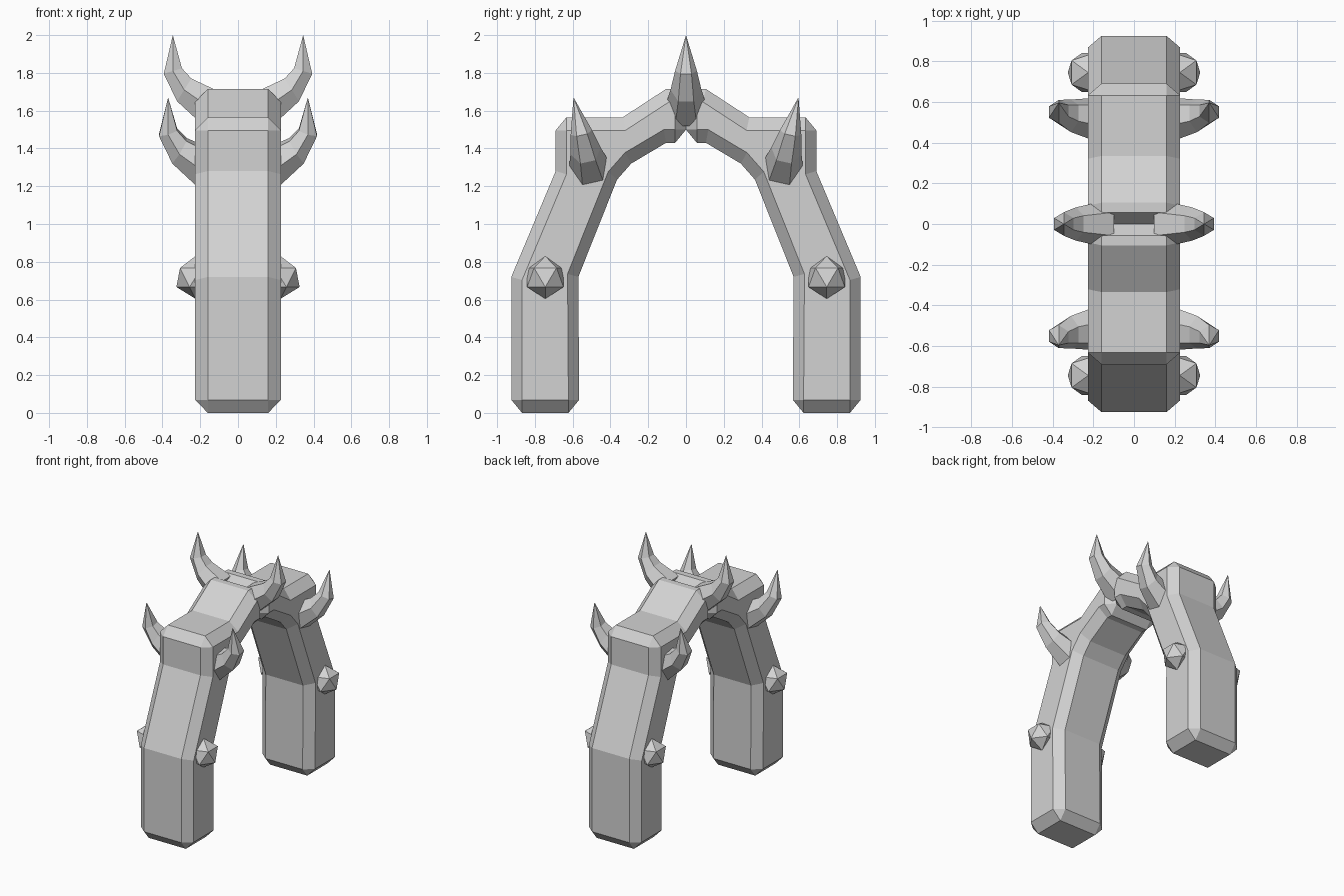
import bpy, bmesh, math
from mathutils import Matrix, Vector

cube = bpy.data.objects.get("Cube")
if cube:
    bpy.data.objects.remove(cube, do_unlink=True)

stone = bpy.data.materials.new("pale grey stone")
stone.use_nodes = True
GREY = (0.65, 0.65, 0.65, 1)
stone.diffuse_color = GREY
stone.node_tree.nodes["Principled BSDF"].inputs["Base Color"].default_value = GREY


def finish(bm, name, mirror_x, mirror_y):
    """Turn a bmesh into a flat-shaded object mirrored about the origin."""
    bmesh.ops.recalc_face_normals(bm, faces=bm.faces)
    mesh = bpy.data.meshes.new(name)
    bm.to_mesh(mesh)
    bm.free()
    mesh.materials.append(stone)
    obj = bpy.data.objects.new(name, mesh)
    bpy.context.collection.objects.link(obj)
    if mirror_x or mirror_y:
        mod = obj.modifiers.new("mirror", 'MIRROR')
        mod.use_axis = (mirror_x, mirror_y, False)
        mod.use_mirror_merge = False
    return obj


def arch_half():
    # Side profile (y, z) of one leg and its half of the arch
    profile = [(0.925, 0), (0.925, 0.72), (0.69, 1.28), (0.69, 1.565),
               (0.335, 1.565), (0.105, 1.715), (0, 1.715), (0, 1.43),
               (0.105, 1.43), (0.29, 1.32), (0.365, 1.235), (0.57, 0.72),
               (0.565, 0)]
    half_width = 0.227
    # Bevel in a stretched space so chamfers differ slightly per axis
    stretch = Vector((1.08, 0.92, 1.12))
    bm = bmesh.new()
    side = bm.faces.new([bm.verts.new((-half_width, y, z)) for y, z in profile])
    grown = bmesh.ops.extrude_face_region(bm, geom=[side], use_keep_orig=True)
    bmesh.ops.translate(bm, vec=(2 * half_width, 0, 0),
                        verts=[v for v in grown["geom"]
                               if isinstance(v, bmesh.types.BMVert)])
    bmesh.ops.recalc_face_normals(bm, faces=bm.faces)
    bmesh.ops.scale(bm, vec=[1 / s for s in stretch], verts=bm.verts)
    bm.normal_update()
    sharp = [e for e in bm.edges if e.calc_face_angle(0) > math.radians(60)]
    bmesh.ops.bevel(bm, geom=sharp, offset=0.062, offset_type='OFFSET',
                    segments=1, affect='EDGES', clamp_overlap=False)
    bmesh.ops.scale(bm, vec=stretch, verts=bm.verts)
    finish(bm, "arch_halves", False, True)


def horn(name, location, lean, mirror_y):
    # Curved six-sided horn: ring centre x, z, radius, tilt of the ring
    rings = [(0.0, 0.0, 0.115, 25), (0.145, 0.1, 0.082, 32),
             (0.205, 0.2, 0.058, 73)]
    bm = bmesh.new()
    loops = []
    for x, z, radius, tilt in rings:
        a = math.radians(tilt)
        up = Vector((-math.sin(a), 0, math.cos(a)))
        loop = []
        for i in range(6):
            t = i * math.tau / 6
            offset = Vector((0, math.cos(t), 0)) + up * math.sin(t)
            loop.append(bm.verts.new(Vector((x, 0, z)) + offset * radius))
        loops.append(loop)
    tip = bm.verts.new((0.205, 0, 0.39))
    bm.faces.new(loops[0])
    for i in range(6):
        j = (i + 1) % 6
        for low, high in zip(loops, loops[1:]):
            bm.faces.new((low[i], low[j], high[j], high[i]))
        bm.faces.new((loops[-1][i], loops[-1][j], tip))
    bm.transform(Matrix.Translation(location)
                 @ Matrix.Rotation(math.radians(-lean), 4, 'X'))
    finish(bm, name, True, mirror_y)


def studs():
    # Faceted round studs on the legs
    bm = bmesh.new()
    place = Matrix.Translation((0.225, 0.745, 0.717))
    bmesh.ops.create_icosphere(bm, subdivisions=1, radius=0.113,
                               matrix=place @ Matrix.Rotation(math.pi, 4, 'Z'))
    finish(bm, "leg_studs", True, True)


arch_half()
horn("crown_horns", (0.14, 0, 1.61), 0, False)
horn("shoulder_horns", (0.165, 0.51, 1.29), 12.7, True)
studs()
